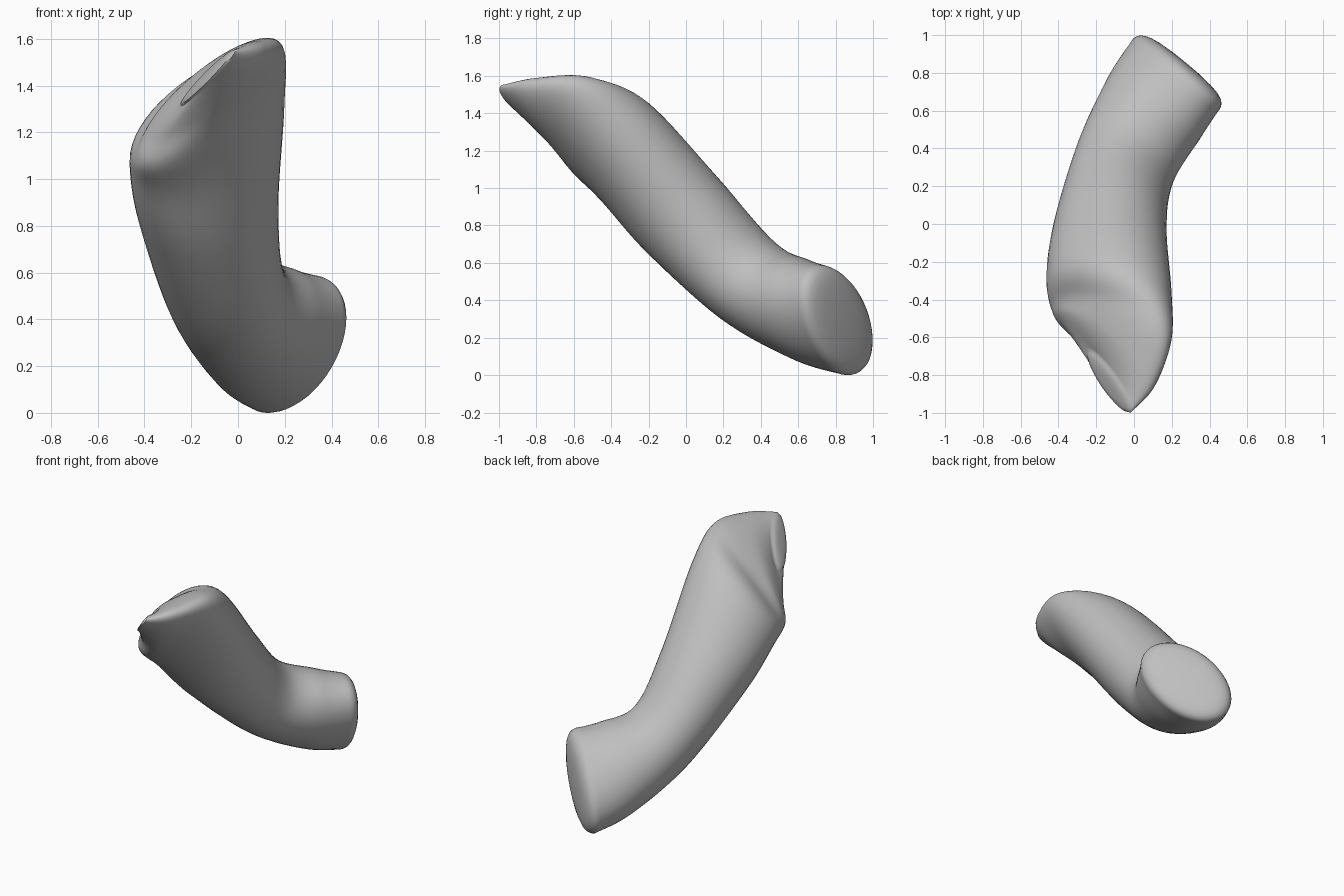
import bpy, bmesh, math
from mathutils import Vector as V

cube = bpy.data.objects.get("Cube")
if cube:
    bpy.data.objects.remove(cube, do_unlink=True)

# One neutral grey for the whole body
grey = bpy.data.materials.new("neutral_grey")
grey.use_nodes = True
colour = (0.52, 0.52, 0.52, 1)
grey.diffuse_color = colour
grey.node_tree.nodes["Principled BSDF"].inputs["Base Color"].default_value = colour

# Key cross-sections, pinched end to blunt end: centre, sideways axis, upward axis
sections = [
    ((-.13, -.835, 1.445), (.115, -.16, .11), (.025, .04, .05)),
    ((-.135, -.685, 1.395), (.24, -.18, .16), (.035, .065, .13)),
    ((-.12, -.535, 1.335), (.31, -.10, .18), (.06, .105, .20)),
    ((-.135, -.33, 1.205), (.33, -.05, .10), (.03, .135, .25)),
    ((-.13, -.02, .865), (.30, 0, .01), (0, .19, .20)),
    ((-.045, .33, .515), (.25, -.10, .04), (0, .137, .208)),
    ((.105, .615, .36), (.24, -.17, .06), (.03, .04, .267)),
    ((.22, .79, .305), (.22, -.185, .05), (.06, -.04, .29)),
]
sections = [tuple(V(p) for p in s) for s in sections]
SIDES, STEPS = 48, 8


def blend(a, b, c, d, t):
    """Smooth spline through b and c."""
    return 0.5 * (2 * b + (c - a) * t + (2 * a - 5 * b + 4 * c - d) * t * t
                  + (3 * b - a - 3 * c + d) * t ** 3)


# Fill in smooth sections between the key ones
rings = []
last = len(sections) - 1
for i in range(last):
    four = [sections[min(max(i + k, 0), last)] for k in (-1, 0, 1, 2)]
    for s in range(STEPS):
        rings.append([blend(*(f[n] for f in four), s / STEPS) for n in range(3)])
rings.append(list(sections[-1]))

# Rounded rim and nearly flat blunt end
centre, side, up = sections[-1]
outward = V((.68, .72, -.13))
for scale, push in ((.985, .018), (.95, .036), (.88, .052), (.77, .064), (.6, .073), (.35, .079), (.1, .081)):
    rings.append([centre + outward * push, side * scale, up * scale])

# Rounded lip on the pinched end
centre, side, up = sections[0]
for scale, push in ((.93, .012), (.78, .02), (.45, .024)):
    rings.insert(0, [centre + V((-.7, -.6, .1)) * push, side * scale, up * scale])

# Skin the sections
bm = bmesh.new()
loops = []
for c, w, v in rings:
    angles = [2 * math.pi * k / SIDES for k in range(SIDES)]
    loops.append([bm.verts.new(c + w * math.cos(a) + v * math.sin(a)) for a in angles])
for a, b in zip(loops, loops[1:]):
    for k in range(SIDES):
        n = (k + 1) % SIDES
        bm.faces.new((a[k], a[n], b[n], b[k]))
bm.faces.new(loops[0])
bm.faces.new(loops[-1])
bmesh.ops.recalc_face_normals(bm, faces=bm.faces)

# Stand on the ground and centre
lo = V([min(v.co[i] for v in bm.verts) for i in range(3)])
hi = V([max(v.co[i] for v in bm.verts) for i in range(3)])
base = V(((lo.x + hi.x) / 2, (lo.y + hi.y) / 2, lo.z))
bmesh.ops.translate(bm, verts=bm.verts, vec=-base)

mesh = bpy.data.meshes.new("bent_body")
bm.to_mesh(mesh)
bm.free()
mesh.materials.append(grey)
body = bpy.data.objects.new("bent_body", mesh)
bpy.context.collection.objects.link(body)

# Smooth shading
bpy.ops.object.select_all(action="DESELECT")
body.select_set(True)
bpy.context.view_layer.objects.active = body
bpy.ops.object.shade_smooth_by_angle(angle=math.radians(50))
